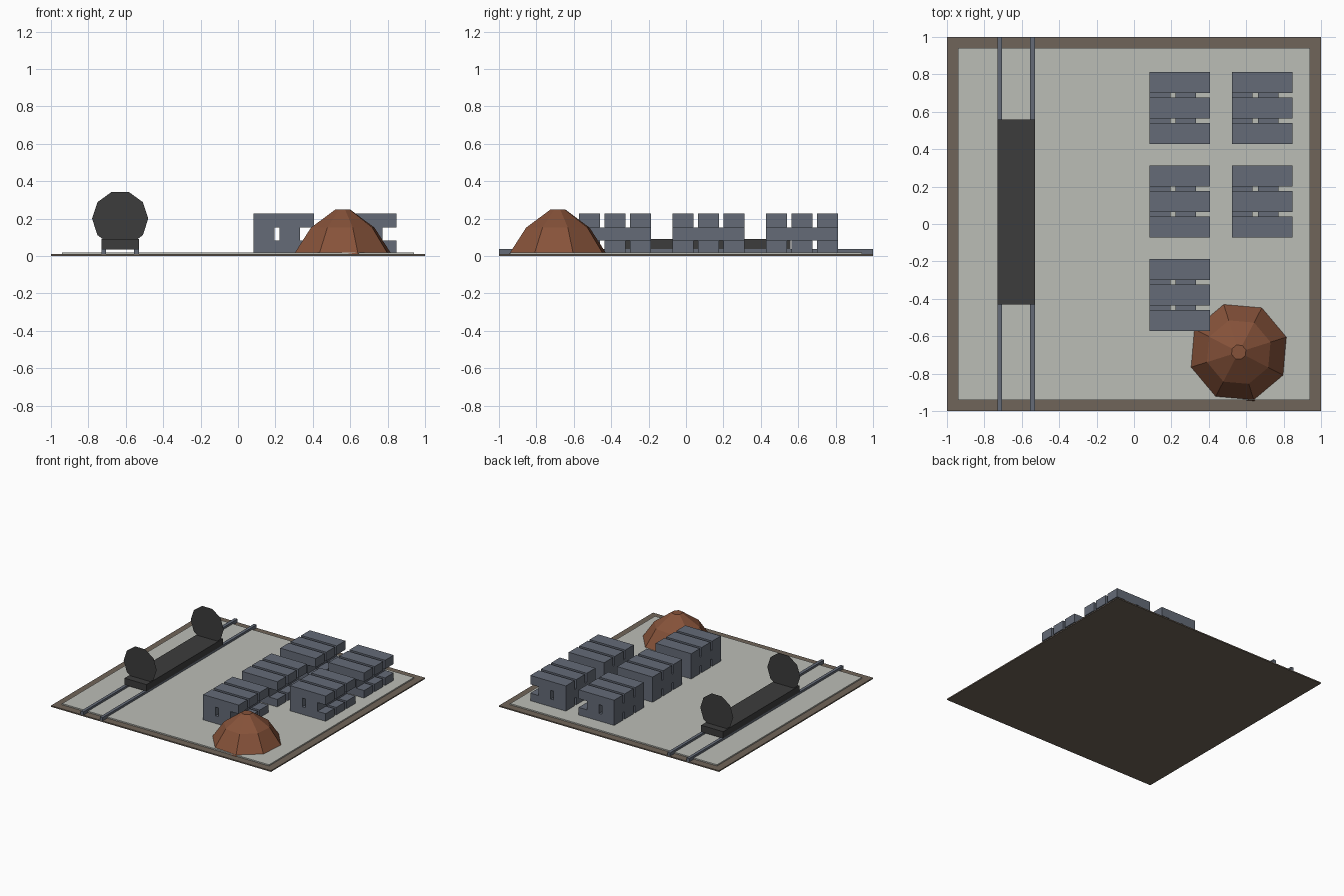
import bpy, bmesh, math

cube = bpy.data.objects.get("Cube")
if cube:
    bpy.data.objects.remove(cube, do_unlink=True)


def material(name, rgb):
    m = bpy.data.materials.new(name)
    m.use_nodes = True
    m.diffuse_color = (*rgb, 1)
    m.node_tree.nodes["Principled BSDF"].inputs["Base Color"].default_value = (*rgb, 1)
    return m


earth = material("earth_brown", (0.16, 0.128, 0.1))
concrete = material("pale_concrete", (0.5, 0.51, 0.47))
steel = material("blue_grey_steel", (0.128, 0.147, 0.185))
charcoal = material("charcoal", (0.045, 0.045, 0.045))
rust = material("rust_brown", (0.24, 0.085, 0.042))


def finish(name, bm, mat):
    bmesh.ops.recalc_face_normals(bm, faces=bm.faces)
    mesh = bpy.data.meshes.new(name)
    bm.to_mesh(mesh)
    bm.free()
    mesh.materials.append(mat)
    obj = bpy.data.objects.new(name, mesh)
    bpy.context.collection.objects.link(obj)
    return obj


def add_box(bm, x, y, z):
    """Add a box from (low, high) pairs on each axis."""
    verts = bmesh.ops.create_cube(bm, size=1)["verts"]
    for v in verts:
        v.co = [a + (b - a) * (c + 0.5) for (a, b), c in zip((x, y, z), v.co)]


def box(name, x, y, z, mat):
    bm = bmesh.new()
    add_box(bm, x, y, z)
    return finish(name, bm, mat)


# Ground plate and raised paving
box("ground_plate", (-1, 1), (-1, 1), (0, 0.01), earth)
box("paving", (-0.94, 0.94), (-0.94, 0.94), (0.005, 0.02), concrete)

# Rails and flat wagon
TRACK_X = -0.63
for side, off in (("right", -0.0875), ("left", 0.0875)):
    c = TRACK_X + off
    box("rail_" + side, (c - 0.0125, c + 0.0125), (-1, 1), (0.01, 0.037), steel)
box("wagon_bed", (TRACK_X - 0.1, TRACK_X + 0.1), (-0.43, 0.56), (0.035, 0.09), charcoal)

# Thin ten-sided end plates on the wagon
for name, y in (("front_end_plate", -0.37), ("back_end_plate", 0.5)):
    bm = bmesh.new()
    ring = [bm.verts.new((TRACK_X + 0.15 * math.cos(a), y, 0.2 + 0.15 * math.sin(a)))
            for a in (math.tau * i / 10 for i in range(10))]
    bm.faces.new(ring)
    finish(name, bm, charcoal)


# Stacks of beams: three across, two along, three across
def beam_stack(name, x0, y0):
    bm = bmesh.new()
    for i in range(3):
        y = y0 + i * 0.136
        for z in ((0.01, 0.082), (0.154, 0.227)):
            add_box(bm, (x0, x0 + 0.323), (y, y + 0.112), z)
    for i in range(2):
        x = x0 + i * 0.138
        add_box(bm, (x, x + 0.11), (y0, y0 + 0.384), (0.082, 0.154))
    finish(name, bm, steel)


for row, y in enumerate((-0.572, -0.071, 0.428)):
    for col, x in enumerate((0.084, 0.524)):
        if row or not col:
            beam_stack(f"beam_stack_{row + 1}_{col + 1}", x, y)

# Eight-sided heap built from a stepped profile
bm = bmesh.new()
rings = []
for r, z in ((0.275, 0.008), (0.178, 0.152), (0.04, 0.25)):
    angles = [math.radians(17.5 + 45 * i) for i in range(8)]
    rings.append([bm.verts.new((0.56 + r * math.cos(a), -0.685 + r * math.sin(a), z))
                  for a in angles])
for low, high in zip(rings, rings[1:]):
    for i in range(8):
        j = (i + 1) % 8
        bm.faces.new((low[i], low[j], high[j], high[i]))
bm.faces.new(rings[-1])
bm.faces.new(rings[0][::-1])
finish("ore_heap", bm, rust)
